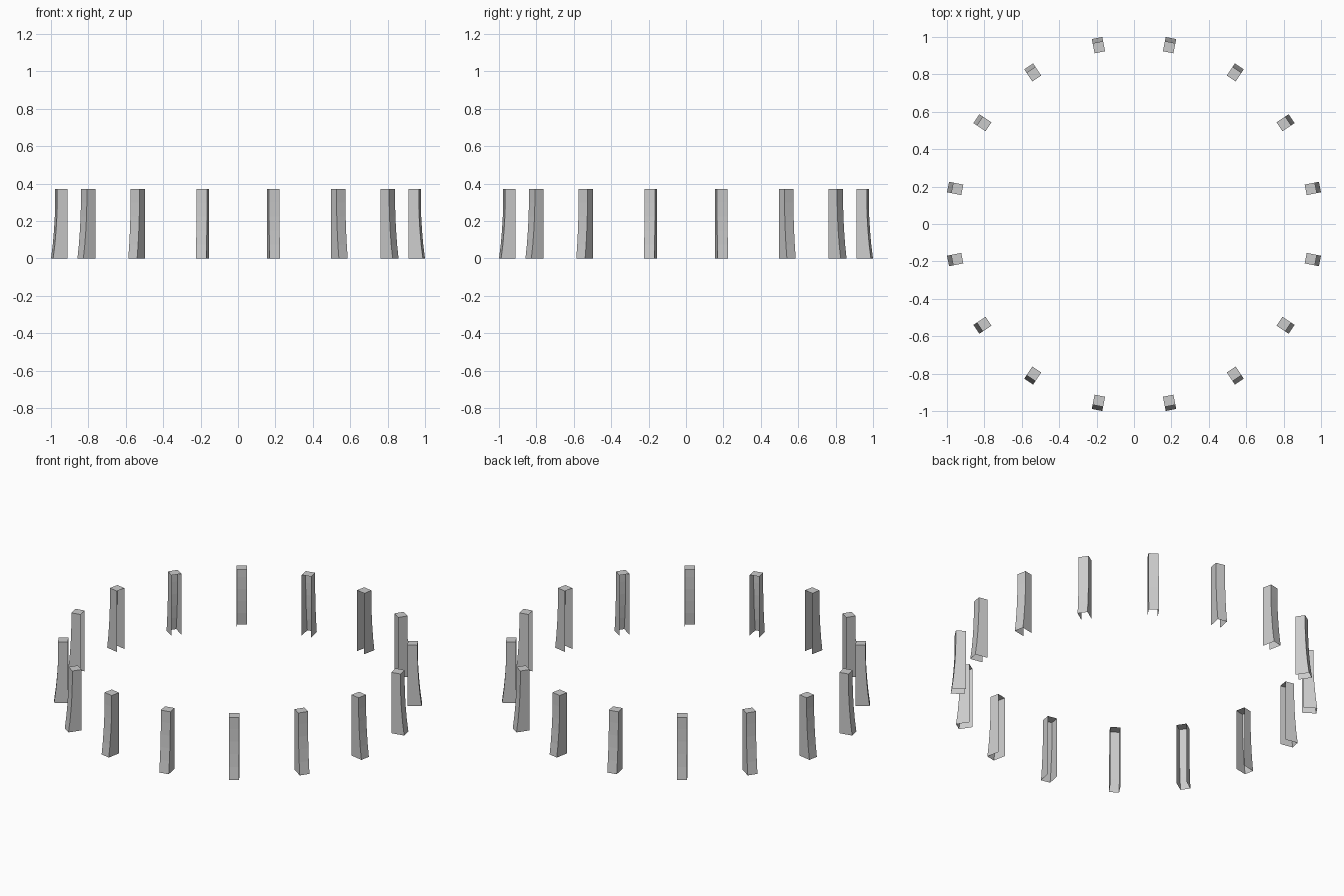
import bpy, bmesh, math

if "Cube" in bpy.data.objects:
    bpy.data.objects.remove(bpy.data.objects["Cube"])

COUNT = 16
HALF_W = 0.0285
R_IN = 0.936
# outer face profile: (radius, height), flaring out toward the foot
PROFILE = [(1.0135, 0.0), (1.004, 0.075), (0.9975, 0.15),
           (0.993, 0.225), (0.991, 0.30), (0.991, 0.37)]


def build_pillar_mesh():
    """Hollow pillar shell: outer face, two sides and cap; open inside and below."""
    bm = bmesh.new()
    rows = []
    for r, z in PROFILE:
        rows.append([bm.verts.new(p) for p in (
            (R_IN, -HALF_W, z), (r, -HALF_W, z),
            (r, HALF_W, z), (R_IN, HALF_W, z))])
    for low, high in zip(rows, rows[1:]):
        for i in range(3):
            bm.faces.new((low[i], low[i + 1], high[i + 1], high[i]))
    bm.faces.new(rows[-1])
    mesh = bpy.data.meshes.new("pillar")
    bm.to_mesh(mesh)
    bm.free()
    return mesh


# ring of pillars sharing one mesh
pillar = build_pillar_mesh()
for k in range(COUNT):
    obj = bpy.data.objects.new(f"pillar_{k + 1:02d}", pillar)
    obj.rotation_euler.z = (k + 0.5) * 2 * math.pi / COUNT
    bpy.context.collection.objects.link(obj)
